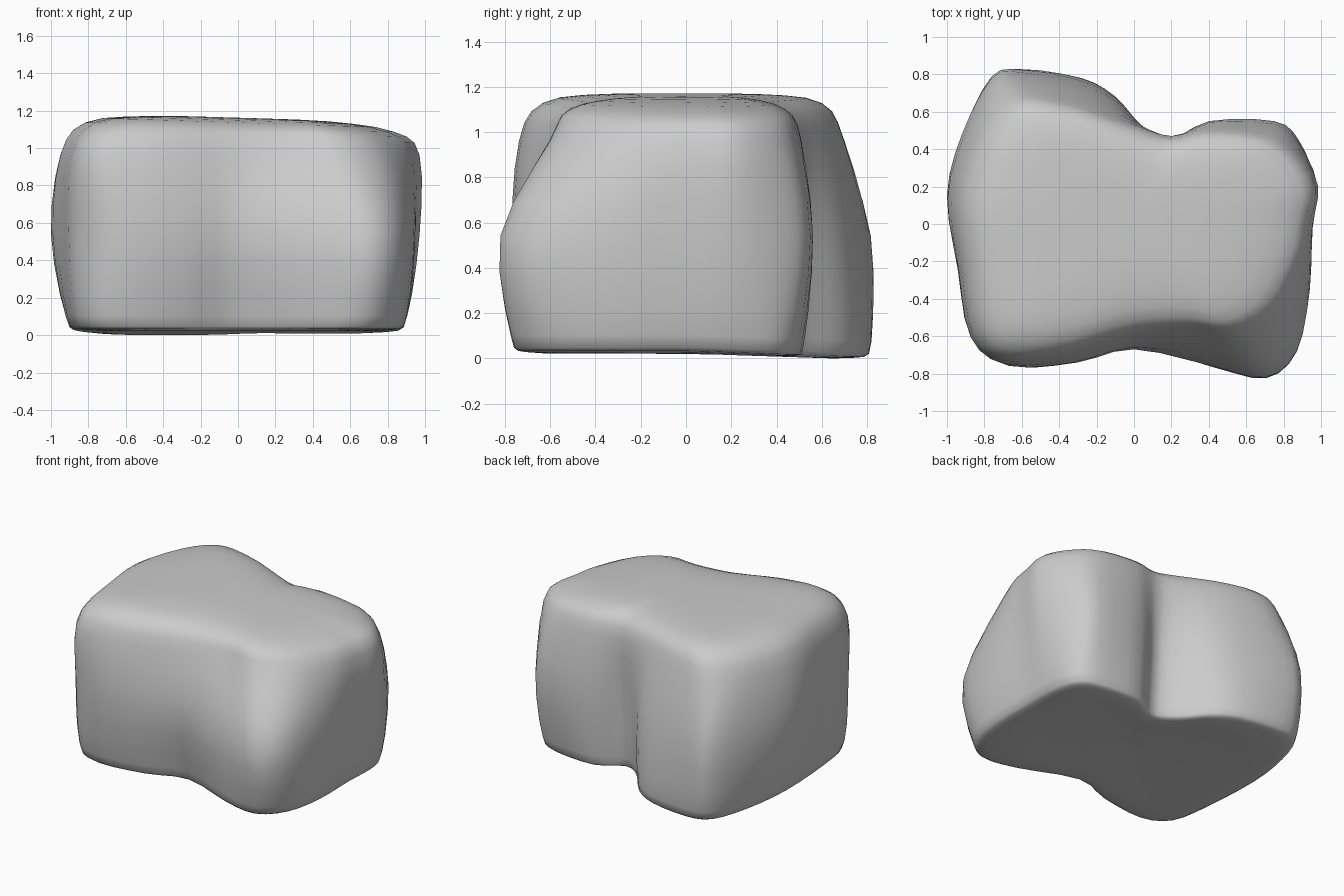
import bpy, bmesh
from mathutils import Vector

if "Cube" in bpy.data.objects:
    bpy.data.objects.remove(bpy.data.objects["Cube"])

# Boulder outline, counter-clockwise: base xy, middle xy, shoulder xy
COLS = [
    (0, -.58, 0, -.67, 0, -.60), (.42, -.73, .42, -.76, .32, -.58),
    (.68, -.77, .70, -.82, .56, -.60), (.84, -.62, .87, -.68, .77, -.47),
    (.90, -.35, .94, -.35, .90, -.20), (.90, 0, .95, -.02, .94, 0),
    (.90, .25, .97, .22, .97, .20), (.85, .42, .88, .45, .86, .38),
    (.72, .50, .75, .55, .70, .48), (.40, .52, .40, .55, .40, .51),
    (.20, .42, .20, .45, .20, .47), (.05, .50, .05, .52, .03, .52),
    (-.10, .68, -.10, .66, -.14, .59), (-.28, .78, -.30, .75, -.34, .66),
    (-.58, .82, -.60, .81, -.60, .70), (-.75, .76, -.76, .78, -.75, .61),
    (-.86, .50, -.92, .48, -.87, .40), (-.92, .15, -1, .15, -.95, .10),
    (-.90, -.30, -.94, -.25, -.92, -.25), (-.84, -.60, -.87, -.60, -.86, -.60),
    (-.65, -.71, -.65, -.76, -.70, -.73), (-.30, -.67, -.30, -.74, -.38, -.71)]


def spline(p, q, r, s, t):
    """Catmull-Rom point between q and r."""
    return .5 * (2 * q + (r - p) * t + (2 * p - 5 * q + 4 * r - s) * t ** 2
                 + (3 * q - p - 3 * r + s) * t ** 3)


def column(bx, by, mx, my, sx, sy):
    """Control points from the underside centre to the top centre."""
    low = -.03 * max(0, by)
    pts = [(0, 0, .04), (bx * .5, by * .5, .035 + low / 2), (bx * .9, by * .9, .035 + low),
           (bx, by, .11 + low), (mx, my, .55), (sx, sy, .97)]
    for f, z in ((.86, 1.12), (.5, 1.165), (0, 1.17)):
        pts.append((sx * f, sy * f, z - .03 * sx * f))
    return [Vector(p) for p in pts]


def refine(pts, n, closed):
    """Smooth a row of control points."""
    k = len(pts)
    out = []
    for i in range(k if closed else k - 1):
        idx = [(j % k) if closed else min(max(j, 0), k - 1) for j in range(i - 1, i + 3)]
        out += [spline(*[pts[j] for j in idx], t / n) for t in range(n)]
    return out if closed else out + [pts[-1]]


cols = [refine(column(*c), 3, False) for c in COLS]
rings = [refine(list(r), 3, True) for r in zip(*cols)]

# Skin the rings into one closed surface
bm = bmesh.new()
grid = [[bm.verts.new(p) for p in r] for r in rings[1:-1]]
n = len(grid[0])
for a, b in zip(grid, grid[1:]):
    for i in range(n):
        j = (i + 1) % n
        bm.faces.new((a[i], a[j], b[j], b[i]))
for ring, pole in ((grid[0], rings[0][0]), (grid[-1], rings[-1][0])):
    c = bm.verts.new(pole)
    for i in range(n):
        bm.faces.new((ring[i], ring[(i + 1) % n], c))
bmesh.ops.recalc_face_normals(bm, faces=bm.faces)

# Stand the boulder on the floor
drop = min(v.co.z for v in bm.verts)
for v in bm.verts:
    v.co.z -= drop
for f in bm.faces:
    f.smooth = True
mesh = bpy.data.meshes.new("boulder")
bm.to_mesh(mesh)
bm.free()
boulder = bpy.data.objects.new("boulder", mesh)
bpy.context.collection.objects.link(boulder)
